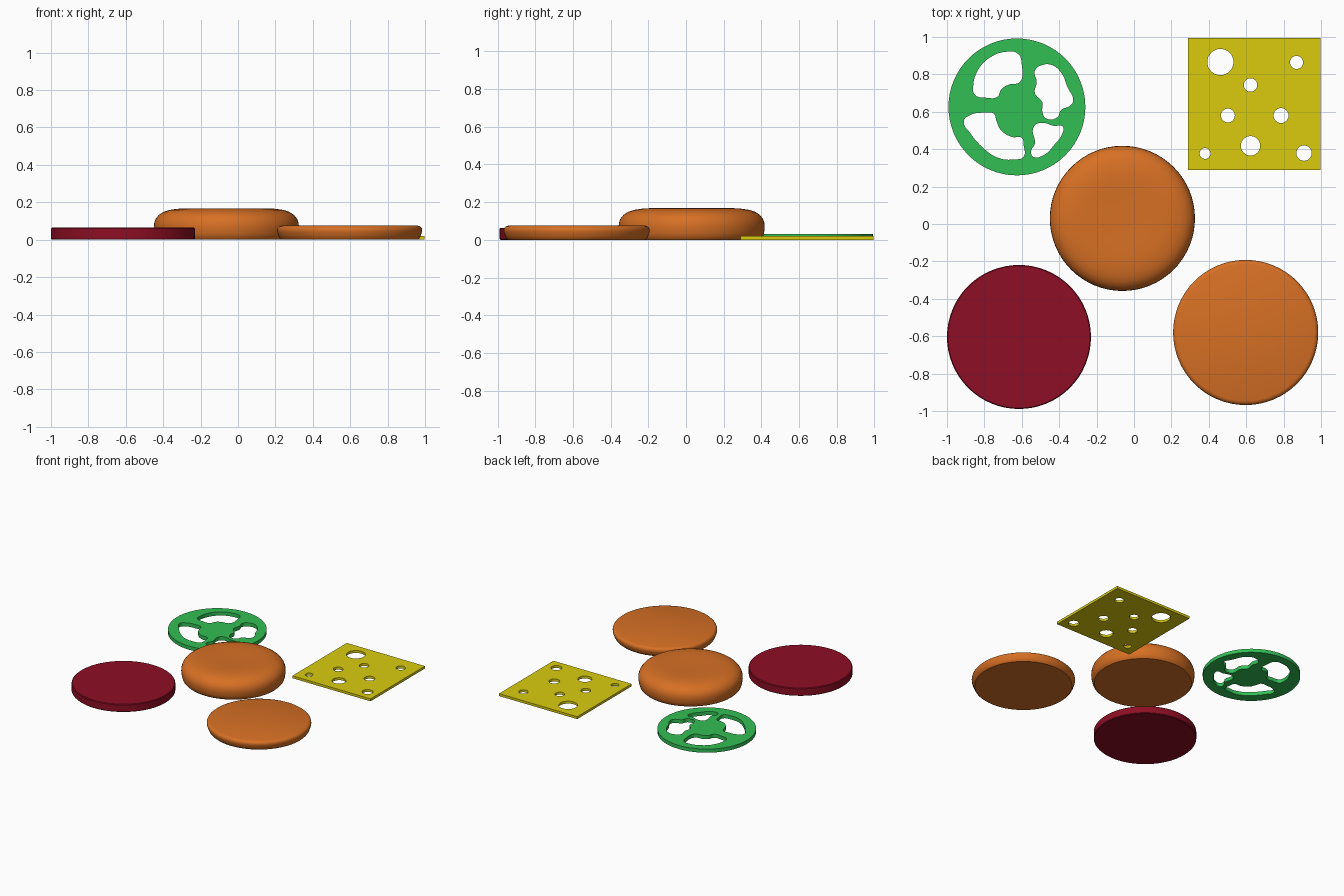
import bpy
import bmesh
import math

if "Cube" in bpy.data.objects:
    bpy.data.objects.remove(bpy.data.objects["Cube"])


def material(name, rgb):
    m = bpy.data.materials.new(name)
    m.diffuse_color = (*rgb, 1)
    m.use_nodes = True
    m.node_tree.nodes["Principled BSDF"].inputs["Base Color"].default_value = m.diffuse_color
    return m


BREAD = material("toasted orange", (0.68, 0.162, 0.018))
MEAT = material("dark red", (0.27, 0.0044, 0.018))
CHEESE = material("cheese yellow", (0.70, 0.60, 0.004))
GREEN = material("pepper green", (0.033, 0.52, 0.09))


def lathe(name, center, profile, mat, sides=64):
    """Closed round solid from (radius, z) points running bottom to top."""
    bm = bmesh.new()
    rings = []
    for r, z in profile:
        rings.append([bm.verts.new((r * math.cos(2 * math.pi * i / sides),
                                    r * math.sin(2 * math.pi * i / sides), z))
                      for i in range(sides)])
    for a, b in zip(rings, rings[1:]):
        for i in range(sides):
            j = (i + 1) % sides
            bm.faces.new((a[i], a[j], b[j], b[i]))
    bm.faces.new(rings[0][::-1])
    bm.faces.new(rings[-1])
    finish(name, bm, (*center, 0), mat)


def finish(name, bm, location, mat):
    mesh = bpy.data.meshes.new(name)
    bm.to_mesh(mesh)
    bm.free()
    mesh.materials.append(mat)
    ob = bpy.data.objects.new(name, mesh)
    ob.location = location
    bpy.context.collection.objects.link(ob)
    bpy.ops.object.select_all(action='DESELECT')
    ob.select_set(True)
    bpy.context.view_layer.objects.active = ob
    bpy.ops.object.shade_smooth_by_angle(angle=math.radians(35))


def circle(x, y, r, sides=32):
    return [(x + r * math.cos(2 * math.pi * i / sides),
             y + r * math.sin(2 * math.pi * i / sides)) for i in range(sides)]


def slice_plate(name, outline, holes, thickness, mat, smooth_holes=False):
    """Flat slice: a filled 2D curve with cut-outs, extruded."""
    cu = bpy.data.curves.new(name + "_outline", 'CURVE')
    cu.dimensions = '2D'
    cu.fill_mode = 'BOTH'
    cu.extrude = thickness / 2
    cu.resolution_u = 6
    for k, pts in enumerate([outline] + holes):
        if k and smooth_holes:
            sp = cu.splines.new('BEZIER')
            sp.bezier_points.add(len(pts) - 1)
            for bp, p in zip(sp.bezier_points, pts):
                bp.co = (*p, 0)
                bp.handle_left_type = bp.handle_right_type = 'AUTO'
        else:
            sp = cu.splines.new('POLY')
            sp.points.add(len(pts) - 1)
            for q, p in zip(sp.points, pts):
                q.co = (*p, 0, 1)
        sp.use_cyclic_u = True
    tmp = bpy.data.objects.new(name + "_curve", cu)
    bpy.context.collection.objects.link(tmp)
    dg = bpy.context.evaluated_depsgraph_get()
    mesh = bpy.data.meshes.new_from_object(tmp.evaluated_get(dg))
    bm = bmesh.new()
    bm.from_mesh(mesh)
    bmesh.ops.remove_doubles(bm, verts=bm.verts, dist=0.0001)
    bmesh.ops.recalc_face_normals(bm, faces=bm.faces)
    bpy.data.objects.remove(tmp)
    bpy.data.meshes.remove(mesh)
    finish(name, bm, (0, 0, thickness / 2), mat)


# Top bun: tall rounded dome with a flattened crown
lathe("top_bun", (-0.062, 0.03),
      [(0.365, 0), (0.377, 0.012), (0.384, 0.035), (0.388, 0.065),
       (0.386, 0.09), (0.378, 0.112), (0.362, 0.132), (0.338, 0.148),
       (0.305, 0.159), (0.265, 0.165), (0.22, 0.168), (0.15, 0.166),
       (0.05, 0.164)], BREAD)

# Bottom bun: thin disc with a rounded upper rim
lathe("bottom_bun", (0.597, -0.58),
      [(0.365, 0), (0.374, 0.008), (0.381, 0.024), (0.387, 0.042),
       (0.388, 0.052), (0.385, 0.063), (0.377, 0.071), (0.365, 0.075)], BREAD)

# Meat patty: plain disc with a narrow bevel
lathe("patty", (-0.615, -0.604),
      [(0.380, 0), (0.385, 0.005), (0.385, 0.059), (0.380, 0.064)], MEAT)

# Cheese slice: square with round holes
slice_plate("cheese_slice",
            [(0.29, 0.29), (0.998, 0.29), (0.998, 0.994), (0.29, 0.994)],
            [circle(*h) for h in [
                (0.462, 0.866, 0.070), (0.869, 0.864, 0.035),
                (0.623, 0.743, 0.036), (0.502, 0.580, 0.037),
                (0.786, 0.580, 0.040), (0.380, 0.377, 0.029),
                (0.623, 0.418, 0.052), (0.909, 0.379, 0.041)]],
            0.02, CHEESE)

# Pepper slice: disc with four irregular chambers around a core
chambers = [
    [(-.86, .73), (-.83, .83), (-.77, .89), (-.69, .92), (-.62, .91),
     (-.60, .85), (-.61, .76), (-.67, .745), (-.71, .72), (-.73, .68),
     (-.79, .675), (-.85, .69)],
    [(-.53, .82), (-.49, .85), (-.44, .85), (-.39, .81), (-.355, .73),
     (-.325, .66), (-.345, .63), (-.39, .61), (-.41, .57), (-.47, .565),
     (-.49, .60), (-.49, .65), (-.53, .70), (-.52, .76)],
    [(-.54, .51), (-.52, .535), (-.48, .54), (-.43, .525), (-.38, .52),
     (-.385, .48), (-.425, .425), (-.48, .37), (-.54, .36), (-.55, .39),
     (-.53, .43)],
    [(-.91, .55), (-.87, .585), (-.80, .595), (-.75, .59), (-.735, .55),
     (-.71, .50), (-.65, .465), (-.60, .46), (-.59, .42), (-.59, .36),
     (-.64, .345), (-.73, .355), (-.81, .41), (-.875, .485)],
]
slice_plate("pepper_slice", circle(-0.626, 0.626, 0.366, 64), chambers,
            0.03, GREEN, smooth_holes=True)
